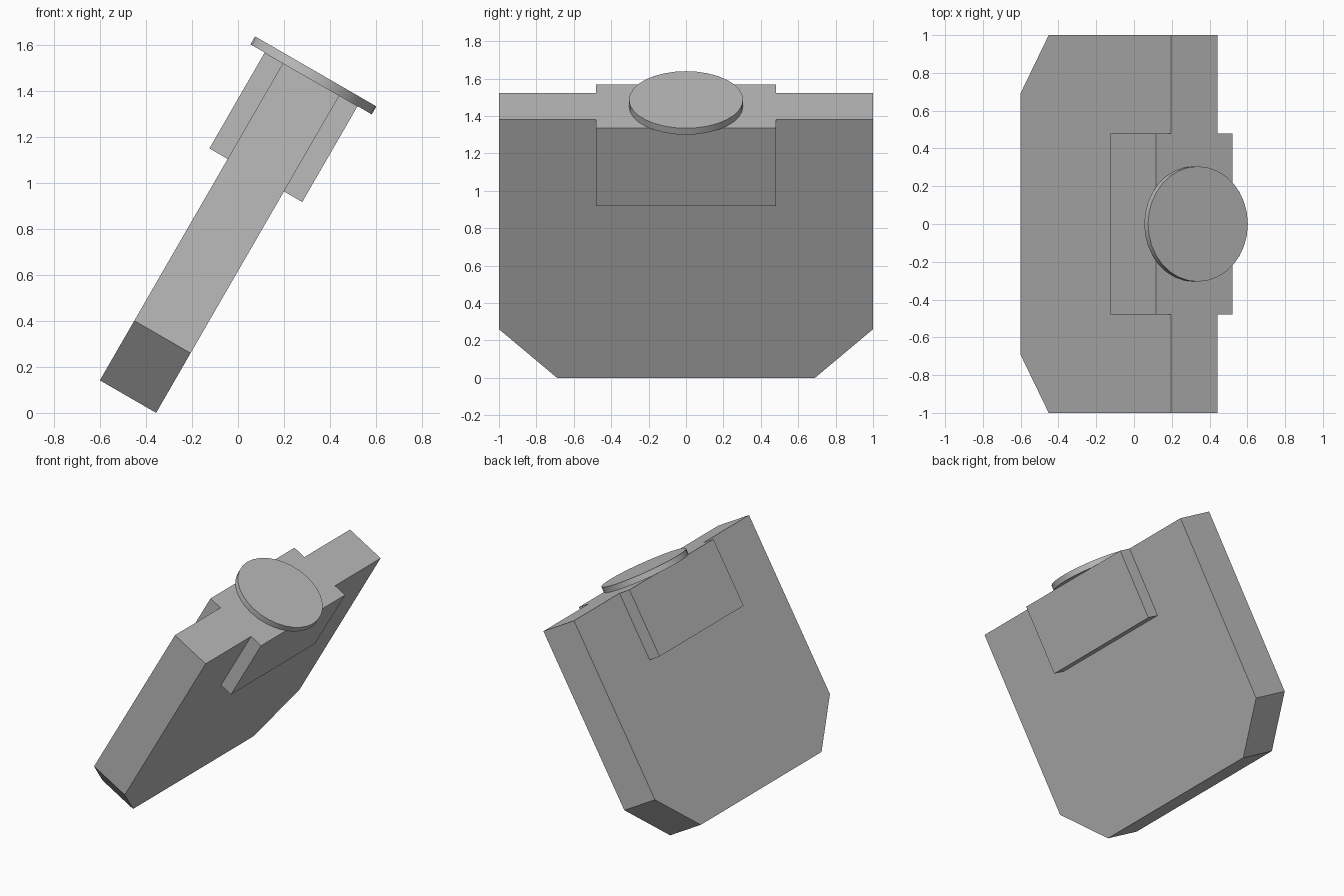
import bpy
import bmesh
from math import radians
from mathutils import Matrix

cube = bpy.data.objects.get("Cube")
if cube:
    bpy.data.objects.remove(cube)

grey = bpy.data.materials.new("plain_grey")
grey.use_nodes = True
color = (0.5, 0.5, 0.5, 1)
grey.diffuse_color = color
grey.node_tree.nodes["Principled BSDF"].inputs["Base Color"].default_value = color

# Everything is built upright, then leaned towards +x
lean = Matrix.Translation((-0.479, 0, 0.071)) @ Matrix.Rotation(radians(30), 4, 'Y')
thick, height = 0.283, 1.595
pad_thick, pad_height, pad_half = 0.092, 0.482, 0.48


def finish(name, bm):
    bmesh.ops.recalc_face_normals(bm, faces=bm.faces)
    bm.transform(lean)
    mesh = bpy.data.meshes.new(name)
    bm.to_mesh(mesh)
    bm.free()
    mesh.materials.append(grey)
    obj = bpy.data.objects.new(name, mesh)
    bpy.context.collection.objects.link(obj)
    return obj


def plate(name, outline, x0, x1):
    """Extrude a (y, z) outline from x0 to x1."""
    bm = bmesh.new()
    face = bm.faces.new([bm.verts.new((x0, y, z)) for y, z in outline])
    ext = bmesh.ops.extrude_face_region(bm, geom=[face])
    moved = [v for v in ext["geom"] if isinstance(v, bmesh.types.BMVert)]
    bmesh.ops.translate(bm, verts=moved, vec=(x1 - x0, 0, 0))
    return finish(name, bm)


# Main slab with clipped lower corners
half = [(0.69, 0), (1, 0.3), (1, height)]
plate("slab", half + [(-y, z) for y, z in reversed(half)], -thick / 2, thick / 2)

# Raised pads on both broad faces, flush with the top edge
low = height - pad_height
pad = [(-pad_half, low), (pad_half, low), (pad_half, height), (-pad_half, height)]
for side, name in ((1, "left_pad"), (-1, "right_pad")):
    plate(name, pad, side * thick / 2, side * (thick / 2 + pad_thick))

# Round cap on the top edge
bm = bmesh.new()
bmesh.ops.create_cone(bm, cap_ends=True, segments=32, radius1=0.305, radius2=0.305,
                      depth=0.04, matrix=Matrix.Translation((0, 0, height + 0.02)))
cap = finish("cap_disc", bm)
bpy.context.view_layer.objects.active = cap
cap.select_set(True)
bpy.ops.object.shade_smooth_by_angle(angle=radians(30))
